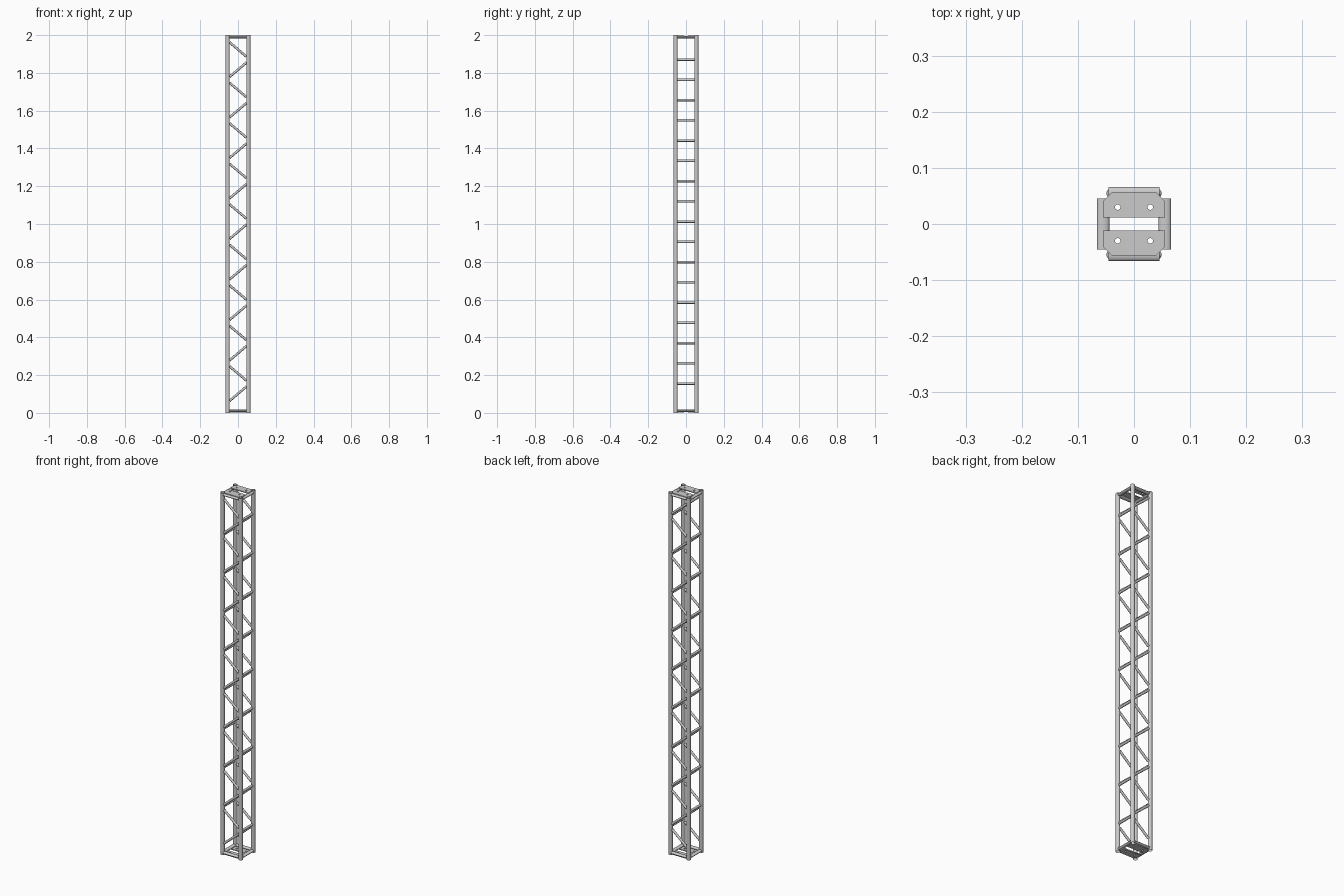
import bpy, math
from mathutils import Vector

if "Cube" in bpy.data.objects:
    bpy.data.objects.remove(bpy.data.objects["Cube"])

H = 2.0          # total height
C = 0.055        # chord centre offset
R = 0.011        # chord radius
BAR = 0.0065     # lacing radius
E = 0.045        # bar ends, where they meet the chords
Z0, STEP, N = 0.048, 0.1072, 18   # lacing nodes


def tube(name, a, b, r, sides=16, fill='NGON', flat=1.0):
    """Round bar from a to b; flat squeezes its section in local x."""
    a, b = Vector(a), Vector(b)
    d = b - a
    bpy.ops.mesh.primitive_cylinder_add(vertices=sides, radius=r, depth=d.length,
                                        end_fill_type=fill, location=(a + b) / 2)
    o = bpy.context.object
    o.name = name
    o.scale = (flat, 1, 1)
    # local z follows the bar, local x stays as vertical as possible
    z = d.normalized()
    up = Vector((0, 0, 1)) if abs(z.z) < 0.95 else Vector((1, 0, 0))
    x = (up - z * up.dot(z)).normalized()
    y = z.cross(x)
    o.rotation_euler = Vector((0, 0, 1)).rotation_difference(z).to_euler()
    from_axes = [(x[i], y[i], z[i]) for i in range(3)]
    import mathutils
    o.rotation_euler = mathutils.Matrix(from_axes).to_euler()
    bpy.ops.object.shade_smooth_by_angle(angle=math.radians(40))
    return o


# four open main tubes
for sx in (-1, 1):
    for sy in (-1, 1):
        tube("main_tube", (sx * C, sy * C, 0), (sx * C, sy * C, H), R, 24, 'NOTHING')

# zigzag diagonals on front and back
GAP = 0.0155
for k in range(N):
    s = -1 if k % 2 == 0 else 1
    za, zb = Z0 + k * STEP + GAP, Z0 + (k + 1) * STEP - GAP
    for sy in (-1, 1):
        tube("diagonal_brace", (s * E, sy * C, za), (-s * E, sy * C, zb), BAR)

# level rungs on the sides, alternating right and left
for k in range(1, N):
    x = C if k % 2 else -C
    z = Z0 + k * STEP
    tube("side_rung", (x, -E, z), (x, E, z), BAR)

# flattened end frames
for z in (0.0115, H - 0.0115):
    for s in (-1, 1):
        tube("end_frame_side", (s * C, -E, z), (s * C, E, z), R, 20, flat=0.6)
        tube("end_frame_front_back", (-E, s * C, z), (E, s * C, z), R, 20, flat=0.6)


def outline(curve, pts):
    sp = curve.splines.new('POLY')
    sp.points.add(len(pts) - 1)
    for p, (x, y) in zip(sp.points, pts):
        p.co = (x, y, 0, 1)
    sp.use_cyclic_u = True


# end plates: chamfered outline with two bolt holes
cu = bpy.data.curves.new("end_plate", 'CURVE')
cu.dimensions = '2D'
cu.fill_mode = 'BOTH'
cu.extrude = 0.0025
outline(cu, [(-0.055, 0.0115), (0.055, 0.0115), (0.055, 0.041),
             (0.04, 0.056), (-0.04, 0.056), (-0.055, 0.041)])
for hx in (-0.029, 0.029):
    outline(cu, [(hx + 0.005 * math.cos(i * math.tau / 12),
                  0.03 + 0.005 * math.sin(i * math.tau / 12)) for i in range(12)])
plate = bpy.data.objects.new("end_plate", cu)
bpy.context.collection.objects.link(plate)
bpy.ops.object.select_all(action='DESELECT')
plate.select_set(True)
bpy.context.view_layer.objects.active = plate
bpy.ops.object.convert(target='MESH')
plate = bpy.context.object
plate.location.z = 0.0035
for z, rot in ((0.0035, math.pi), (H - 0.0035, 0), (H - 0.0035, math.pi)):
    p = plate.copy()
    p.location.z = z
    p.rotation_euler.z = rot
    bpy.context.collection.objects.link(p)
